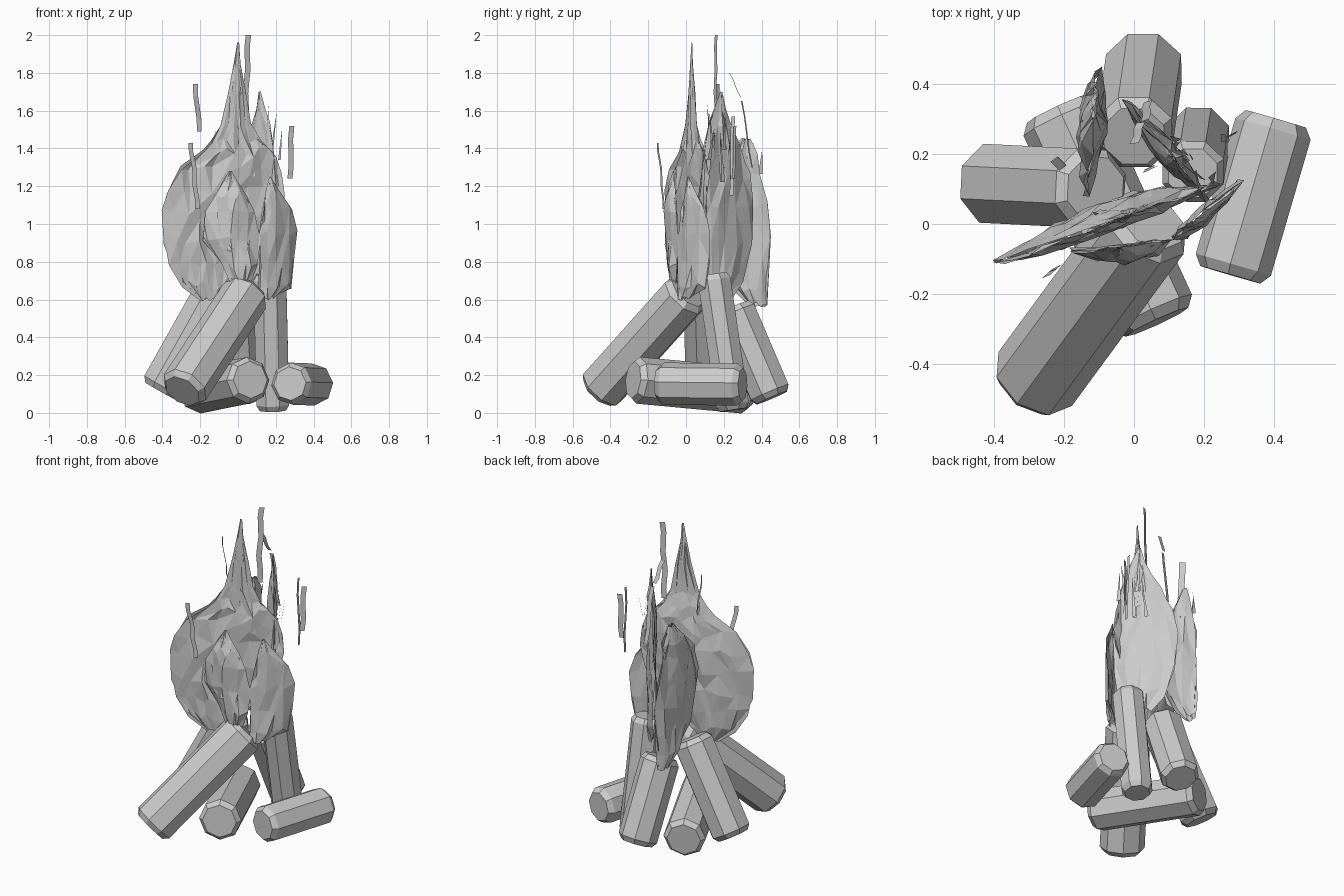
import bpy, bmesh, math, random
from mathutils import Vector

if "Cube" in bpy.data.objects:
    bpy.data.objects.remove(bpy.data.objects["Cube"])

random.seed(4)


def make(name, bm):
    me = bpy.data.meshes.new(name)
    bm.to_mesh(me)
    bm.free()
    ob = bpy.data.objects.new(name, me)
    bpy.context.collection.objects.link(ob)
    return ob


def log(name, a, b, r, turn=.5):
    """Eight-sided log with chamfered ends."""
    a, b = Vector(a), Vector(b)
    d = (b - a).normalized()
    side = d.cross(Vector((0, 0, 1))).normalized()
    up = side.cross(d)
    c = 0.03
    bm = bmesh.new()
    rings = []
    for p, k in ((a, .8), (a + d * c, 1), (b - d * c, 1), (b, .8)):
        ring = []
        for i in range(8):
            t = math.tau * (i + turn) / 8
            ring.append(bm.verts.new(p + (side * math.cos(t) + up * math.sin(t)) * r * k))
        rings.append(ring)
    for lo, hi in zip(rings, rings[1:]):
        for i in range(8):
            j = (i + 1) % 8
            bm.faces.new((lo[i], lo[j], hi[j], hi[i]))
    bm.faces.new(rings[0][::-1])
    bm.faces.new(rings[-1])
    bmesh.ops.recalc_face_normals(bm, faces=bm.faces[:])
    return make(name, bm)


def flame(name, p0, p1, rows, cols=7, layers=(.03, -.03), ripple=.012):
    """Crumpled sheets standing on the line p0-p1; rows are (z, start, end) with 0..1 along it.
    Each layer bulges by its own amount, so two layers enclose a thin lens."""
    p0, p1 = Vector((*p0, 0)), Vector((*p1, 0))
    d = p1 - p0
    n = Vector((d.y, -d.x, 0)).normalized()
    bm = bmesh.new()
    for bulge in layers:
        grid = []
        for z, s0, s1 in rows:
            w = min(1, (s1 - s0) * 2)
            line = []
            for i in range(cols + 1):
                inner = 0 < i < cols
                t = i / cols + (random.uniform(-.35, .35) / cols if inner else 0)
                off = bulge * math.sin(math.pi * t) * w + random.uniform(-ripple, ripple) * w
                p = p0 + d * (s0 + (s1 - s0) * t) + n * off
                dz = random.uniform(-.03, .03) * w
                line.append(bm.verts.new((p.x, p.y, z + dz)))
            grid.append(line)
        for lo, hi in zip(grid, grid[1:]):
            for i in range(cols):
                bm.faces.new((lo[i], lo[i + 1], hi[i + 1], hi[i]))
    bmesh.ops.triangulate(bm, faces=bm.faces[:])
    return make(name, bm)


def wisps(name, p0, p1, z0, z1, count, h):
    """Slim torn slivers scattered along a flame sheet."""
    p0, p1 = Vector((*p0, 0)), Vector((*p1, 0))
    d = (p1 - p0).normalized()
    bm = bmesh.new()
    for _ in range(count):
        p = p0.lerp(p1, random.random())
        p.z = random.uniform(z0, z1)
        p += d.cross(Vector((0, 0, 1))) * random.uniform(-.03, .03)
        tip = p + Vector((random.uniform(-.03, .03), random.uniform(-.03, .03), h * random.uniform(.6, 1)))
        bm.faces.new([bm.verts.new(q) for q in (p - d * .012, p + d * .012, tip)])
    return make(name, bm)


def ribbon(name, pts, w, wdir):
    """Narrow wavy strip drifting above the fire."""
    pts = [Vector(p) for p in pts]
    wd = Vector(wdir).normalized() * w / 2
    bm = bmesh.new()
    prev = None
    for a, b in zip(pts, pts[1:]):
        for k in range(4 if b is not pts[-1] else 5):
            p = a.lerp(b, k / 4) + Vector((1, .7, 0)) * .004 * math.sin(k * math.pi / 2)
            cur = (bm.verts.new(p - wd), bm.verts.new(p + wd))
            if prev:
                bm.faces.new((prev[0], prev[1], cur[1], cur[0]))
            prev = cur
    return make(name, bm)


# Leaning and lying logs
log("front_leaning_log", (-.295, -.46, .115), (.05, .01, .64), .13, 0)
log("left_leaning_log", (-.41, .115, .115), (-.11, .10, .65), .122)
log("back_leaning_log", (.03, .455, .08), (0, .25, .56), .116, .3)
log("upright_log", (.185, .25, .015), (.168, .145, .735), .094, .3)
log("lying_log_centre", (.065, -.28, .175), (-.215, .33, .118), .124, 0)
log("lying_log_right", (.275, -.145, .155), (.405, .30, .15), .112, .1)

# Main tall flame
flame("main_flame", (-.4, -.115), (.3, .14), [
    (.60, .29, .45), (.68, .15, .55), (.8, .05, .68), (.92, .01, .8), (1.05, .0, .88),
    (1.17, .04, .92), (1.28, .14, .9), (1.38, .31, .86), (1.44, .37, .74), (1.52, .44, .67),
    (1.7, .50, .63), (1.85, .54, .59), (1.96, .565, .58)], cols=9, layers=(.02, -.05))

# Front flame in front of the main one
flame("front_flame", (-.2, -.08), (.12, -.05), [
    (.66, .55, .8), (.78, .35, .95), (.92, .05, 1), (1.05, .08, .9),
    (1.15, .25, .78), (1.22, .38, .62), (1.28, .48, .52)], cols=5, layers=(.045, 0))

# Right-hand flame
flame("right_flame", (.11, -.04), (.31, .13), [
    (.62, 0, .45), (.66, 0, .85), (.8, .02, .95), (.95, 0, 1), (1.08, .1, .85),
    (1.17, .2, .5), (1.25, .28, .32)], cols=5, layers=(.03, -.01))

# Flame facing the back right
flame("back_right_flame", (.22, .06), (-.03, .36), [
    (.62, .25, .6), (.72, .1, .8), (.9, .04, .95), (1.1, .02, 1), (1.25, .08, .92),
    (1.4, .12, .75), (1.52, .2, .6), (1.6, .3, .5), (1.7, .4, .44)], cols=6, layers=(.02, -.03))

# Flame facing the back left
flame("back_left_flame", (-.14, .06), (-.10, .45), [
    (.57, .7, .95), (.65, .45, .96), (.8, .2, .98), (.95, .05, 1), (1.1, .05, .95),
    (1.25, .15, .85), (1.35, .35, .82), (1.45, .6, .72)], cols=6, layers=(.035, -.035))

# Torn flame edges
wisps("back_right_wisps", (.2, .1), (.1, .24), 1.22, 1.4, 18, .27)
wisps("back_left_wisps", (-.12, .27), (-.1, .42), 1.2, 1.3, 12, .15)
wisps("main_wisps", (-.1, 0), (.1, .07), 1.2, 1.36, 6, .2)
wisps("front_wisps", (-.1, -.09), (.05, -.07), .75, 1.05, 6, .2)

# Drifting ribbons
ribbon("ribbon_top", [(.04, .16, 1.52), (.045, .155, 1.75), (.055, .16, 2.0)], .032, (1, .5, 0))
ribbon("ribbon_left_high", [(-.205, .18, 1.49), (-.225, .165, 1.74)], .036, (.8, -.8, 0))
ribbon("ribbon_left_low", [(-.215, -.12, 1.08), (-.23, -.13, 1.25), (-.25, -.15, 1.43)], .025, (1, .4, 0))
ribbon("ribbon_right_low", [(.26, .24, 1.15), (.25, .25, 1.57)], .02, (0, 1, 0))
ribbon("ribbon_right", [(.275, .25, 1.24), (.285, .26, 1.52)], .03, (1, .5, 0))
ribbon("ribbon_back_high", [(.0, .23, 1.8), (.02, .29, 1.67)], .025, (1, .1, 0))
ribbon("ribbon_back_low", [(.03, .295, 1.65), (.04, .35, 1.3)], .025, (1, .3, 0))
